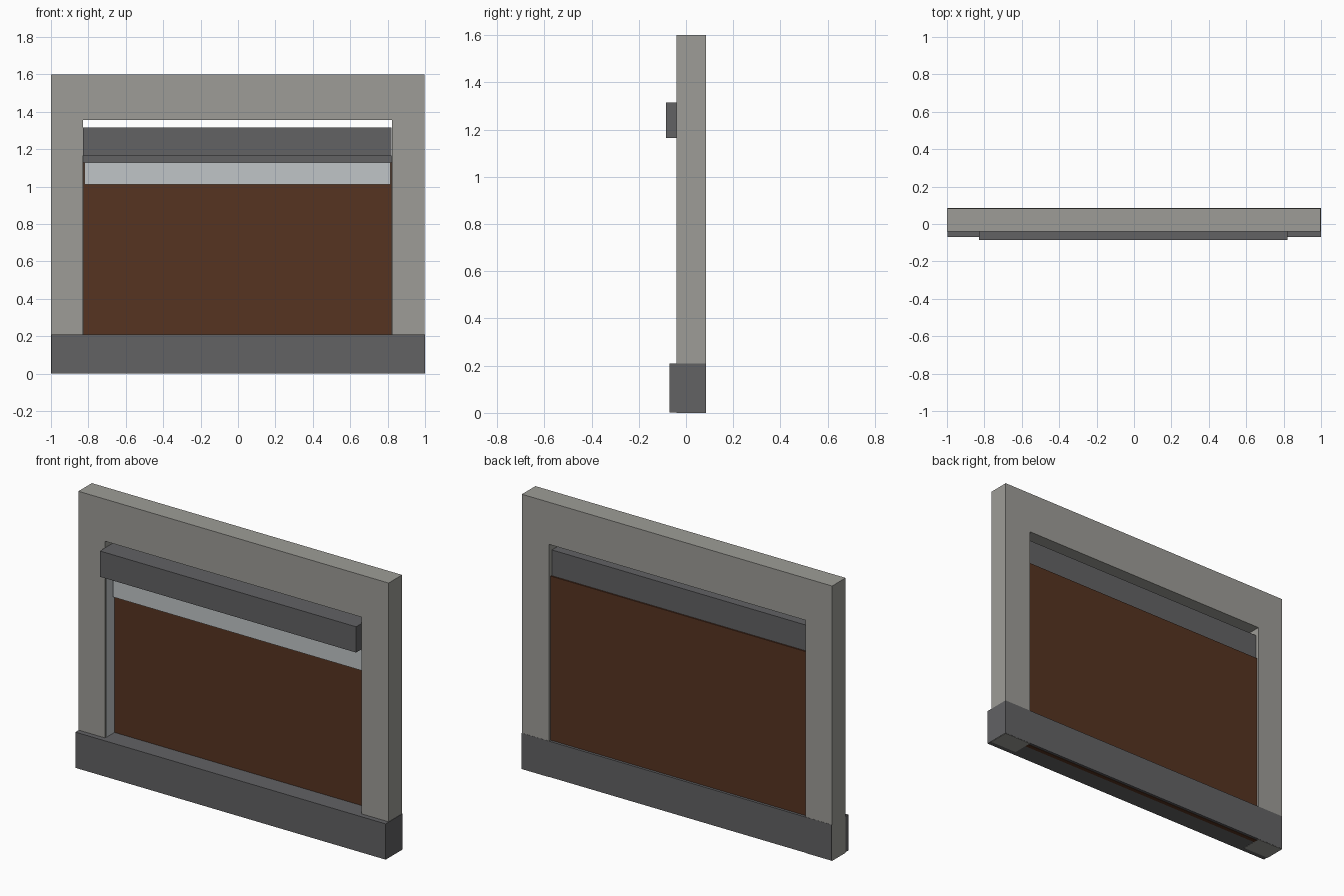
import bpy
import bmesh

if "Cube" in bpy.data.objects:
    bpy.data.objects.remove(bpy.data.objects["Cube"], do_unlink=True)


def material(name, rgb):
    mat = bpy.data.materials.new(name)
    mat.use_nodes = True
    colour = (*rgb, 1)
    mat.diffuse_color = colour
    mat.node_tree.nodes["Principled BSDF"].inputs["Base Color"].default_value = colour
    return mat


CONCRETE = material("warm grey concrete", (0.34, 0.335, 0.31))
DARK = material("dark grey stone", (0.122, 0.122, 0.127))
BROWN = material("brown door", (0.093, 0.033, 0.015))
PALE = material("pale grey metal", (0.53, 0.56, 0.57))


def prism(name, outline, y, mat):
    """Extrude an x-z outline between two depths."""
    bm = bmesh.new()
    face = bm.faces.new([bm.verts.new((x, y[0], z)) for x, z in outline])
    extruded = bmesh.ops.extrude_face_region(bm, geom=[face])["geom"]
    verts = [v for v in extruded if isinstance(v, bmesh.types.BMVert)]
    bmesh.ops.translate(bm, verts=verts, vec=(0, y[1] - y[0], 0))
    bmesh.ops.recalc_face_normals(bm, faces=bm.faces)
    mesh = bpy.data.meshes.new(name)
    bm.to_mesh(mesh)
    bm.free()
    mesh.materials.append(mat)
    obj = bpy.data.objects.new(name, mesh)
    bpy.context.collection.objects.link(obj)
    return obj


def box(name, x, y, z, mat):
    outline = [(x[0], z[0]), (x[1], z[0]), (x[1], z[1]), (x[0], z[1])]
    return prism(name, outline, y, mat)


# Opening limits
LEFT, RIGHT, HEAD = -0.83, 0.823, 1.355
SILL_TOP, BAR_BASE = 0.21, 1.165

# Wall: two posts joined by a header
prism("wall_frame",
      [(-1, 0), (LEFT, 0), (LEFT, HEAD), (RIGHT, HEAD), (RIGHT, 0),
       (0.998, 0), (0.998, 1.6), (-1, 1.6)],
      (-0.04, 0.084), CONCRETE)

# Sill running under the whole wall
box("sill", (-0.998, 1), (-0.07, 0.085), (0.002, SILL_TOP), DARK)

# Door panel set back in the opening
box("door_panel", (LEFT, RIGHT), (0.045, 0.07), (0, BAR_BASE), BROWN)

# Projecting bar above the door, with a gap over it
box("lintel_bar", (LEFT, RIGHT - 0.003), (-0.085, 0.062), (BAR_BASE, 1.315), DARK)
box("lintel_lip", (LEFT, RIGHT), (0.03, 0.045), (1.13, BAR_BASE), DARK)

# Pale band across the top of the door
box("door_band", (-0.82, 0.815), (0.02, 0.045), (1.01, 1.13), PALE)

# Thin guides lining the posts
for name, x in (("right_guide", (LEFT, LEFT + 0.003)),
                ("left_guide", (RIGHT - 0.003, RIGHT))):
    box(name, x, (-0.03, 0.045), (SILL_TOP, BAR_BASE), PALE)
